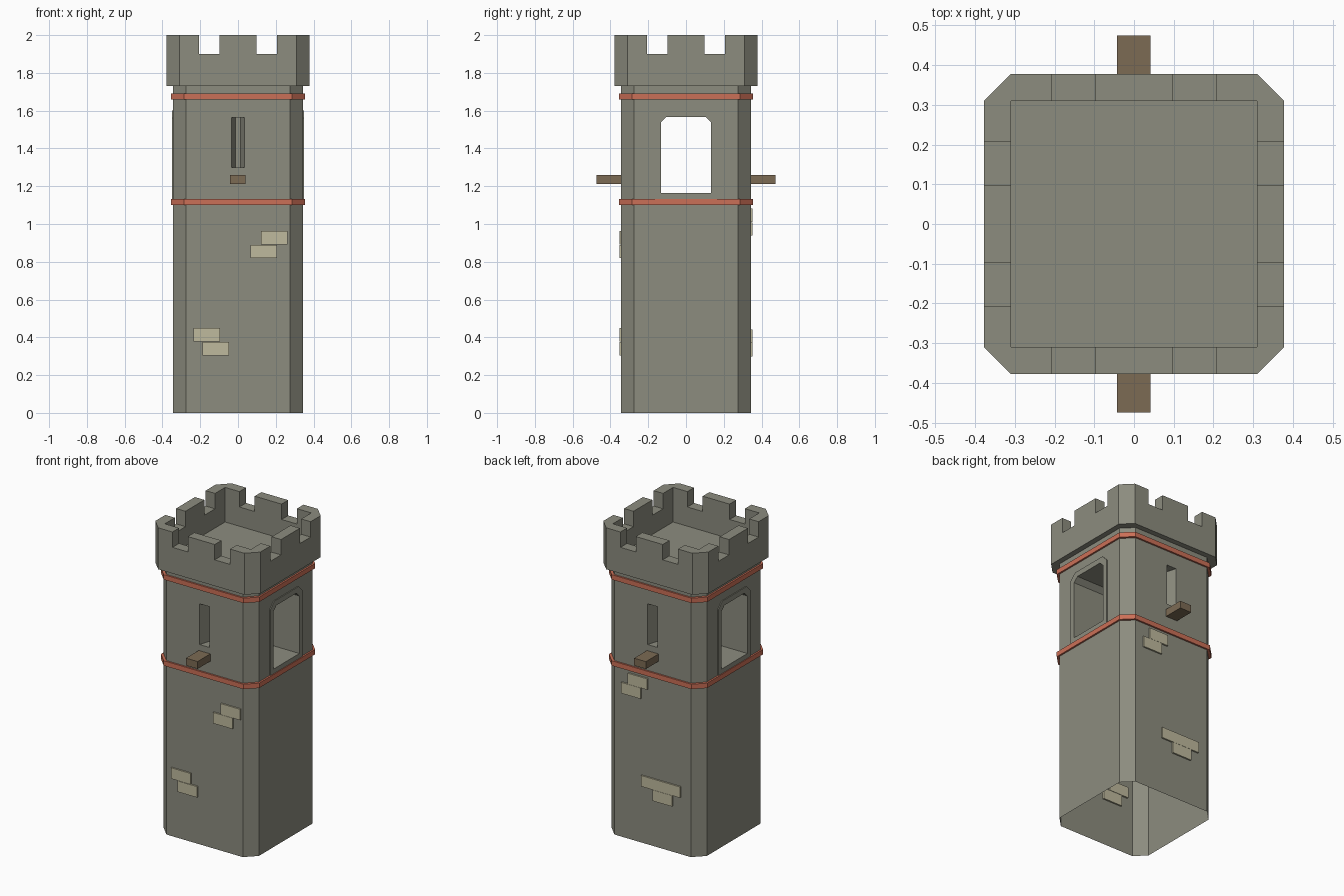
import bpy, bmesh
from mathutils import Vector

if "Cube" in bpy.data.objects:
    bpy.data.objects.remove(bpy.data.objects["Cube"])


def material(name, rgb):
    m = bpy.data.materials.new(name)
    m.diffuse_color = (*rgb, 1)
    m.use_nodes = True
    m.node_tree.nodes["Principled BSDF"].inputs["Base Color"].default_value = m.diffuse_color
    return m


STONE = material("grey stone", (0.265, 0.265, 0.212))
CLAY = material("terracotta", (0.60, 0.160, 0.095))
BRICK = material("pale brick", (0.52, 0.49, 0.34))
WOOD = material("brown wood", (0.20, 0.145, 0.088))


def prism(name, lower, upper, mat):
    """Closed solid between two matching loops of points."""
    bm = bmesh.new()
    a = [bm.verts.new(p) for p in lower]
    b = [bm.verts.new(p) for p in upper]
    n = len(a)
    bm.faces.new(a)
    bm.faces.new(b)
    for i in range(n):
        j = (i + 1) % n
        bm.faces.new((a[i], a[j], b[j], b[i]))
    bmesh.ops.recalc_face_normals(bm, faces=bm.faces)
    me = bpy.data.meshes.new(name)
    bm.to_mesh(me)
    bm.free()
    me.materials.append(mat)
    ob = bpy.data.objects.new(name, me)
    bpy.context.collection.objects.link(ob)
    return ob


def box(name, x0, x1, y0, y1, z0, z1, mat):
    loop = [(x0, y0), (x1, y0), (x1, y1), (x0, y1)]
    return prism(name, [(x, y, z0) for x, y in loop], [(x, y, z1) for x, y in loop], mat)


def octagon(name, h, f, z0, z1, mat):
    """Square of half width h with cut corners; f is where the flats end."""
    loop = [(f, -h), (h, -f), (h, f), (f, h), (-f, h), (-h, f), (-h, -f), (-f, -h)]
    return prism(name, [(x, y, z0) for x, y in loop], [(x, y, z1) for x, y in loop], mat)


def arch(name, x0, x1, w, z0, z1, c, mat):
    """Window shape with cut top corners, extruded along x."""
    loop = [(-w, z0), (w, z0), (w, z1 - c), (w - c, z1), (c - w, z1), (-w, z1 - c)]
    return prism(name, [(x0, y, z) for y, z in loop], [(x1, y, z) for y, z in loop], mat)


def cut(ob, cutters):
    for c in cutters:
        m = ob.modifiers.new("cut", 'BOOLEAN')
        m.operation = 'DIFFERENCE'
        m.solver = 'EXACT'
        m.object = c
    bpy.context.view_layer.update()
    dg = bpy.context.evaluated_depsgraph_get()
    me = bpy.data.meshes.new_from_object(ob.evaluated_get(dg))
    ob.modifiers.clear()
    ob.data = me


def remove(obs):
    for o in obs:
        bpy.data.objects.remove(o)


# tower shell with side-to-side window passage and tapered arrow slits
body = octagon("tower_body", 0.343, 0.275, 0, 1.735, STONE)
passage = arch("passage_cutter", -0.6, 0.6, 0.133, 1.163, 1.567, 0.03, STONE)
slits = []
for s in (-1, 1):
    def ring(w, y):
        return [(-w, s * y, 1.30), (w, s * y, 1.30), (w, s * y, 1.565), (-w, s * y, 1.565)]
    slits.append(prism("slit_cutter", ring(0.036, 0.345), ring(0.014, 0.27), STONE))
cut(body, [passage] + slits)

# the shell is open underneath
bm = bmesh.new()
bm.from_mesh(body.data)
ends = [f for f in bm.faces if abs(f.normal.z) > 0.9
        and (f.calc_center_median().z < 0.01 or f.calc_center_median().z > 1.72)]
bmesh.ops.delete(bm, geom=ends, context='FACES')
bm.to_mesh(body.data)
bm.free()

# window surrounds
for s, side in ((-1, "left"), (1, "right")):
    frame = arch("window_frame_" + side, s * 0.335, s * 0.349, 0.165, 1.12, 1.602, 0.04, STONE)
    cut(frame, [passage])
remove([passage] + slits)

# battlement crown: sunken deck and two gaps per side
crown = octagon("battlement", 0.378, 0.31, 1.73, 2.0, STONE)
cutters = [box("deck_cutter", -0.31, 0.31, -0.31, 0.31, 1.775, 2.2, STONE)]
for s in (-1, 1):
    a, b = sorted((s * 0.097, s * 0.207))
    cutters.append(box("gap_cutter", a, b, -0.6, 0.6, 1.90, 2.3, STONE))
    cutters.append(box("gap_cutter", -0.6, 0.6, a, b, 1.90, 2.3, STONE))
cut(crown, cutters)
remove(cutters)

# terracotta string courses
for name, z in (("lower_band", 1.10), ("upper_band", 1.66)):
    octagon(name, 0.354, 0.287, z, z + 0.032, CLAY)

# wooden beams under the slits
for s, side in ((-1, "front"), (1, "back")):
    y0, y1 = sorted((s * 0.33, s * 0.474))
    box("beam_" + side, -0.043, 0.041, y0, y1, 1.212, 1.26, WOOD)

# exposed bricks: (left x, bottom z) for each face
bricks = {
    -1: [(0.122, 0.891), (0.067, 0.819), (-0.236, 0.378), (-0.187, 0.305)],
    1: [(0.033, 1.01), (0.08, 0.938), (-0.062, 0.37), (-0.203, 0.37), (-0.145, 0.298)],
}
for s, spots in bricks.items():
    y0, y1 = sorted((s * 0.333, s * 0.353))
    for i, (x, z) in enumerate(spots):
        side = "front" if s < 0 else "back"
        box(f"brick_{side}_{i}", x, x + 0.14, y0, y1, z, z + 0.071, BRICK)
